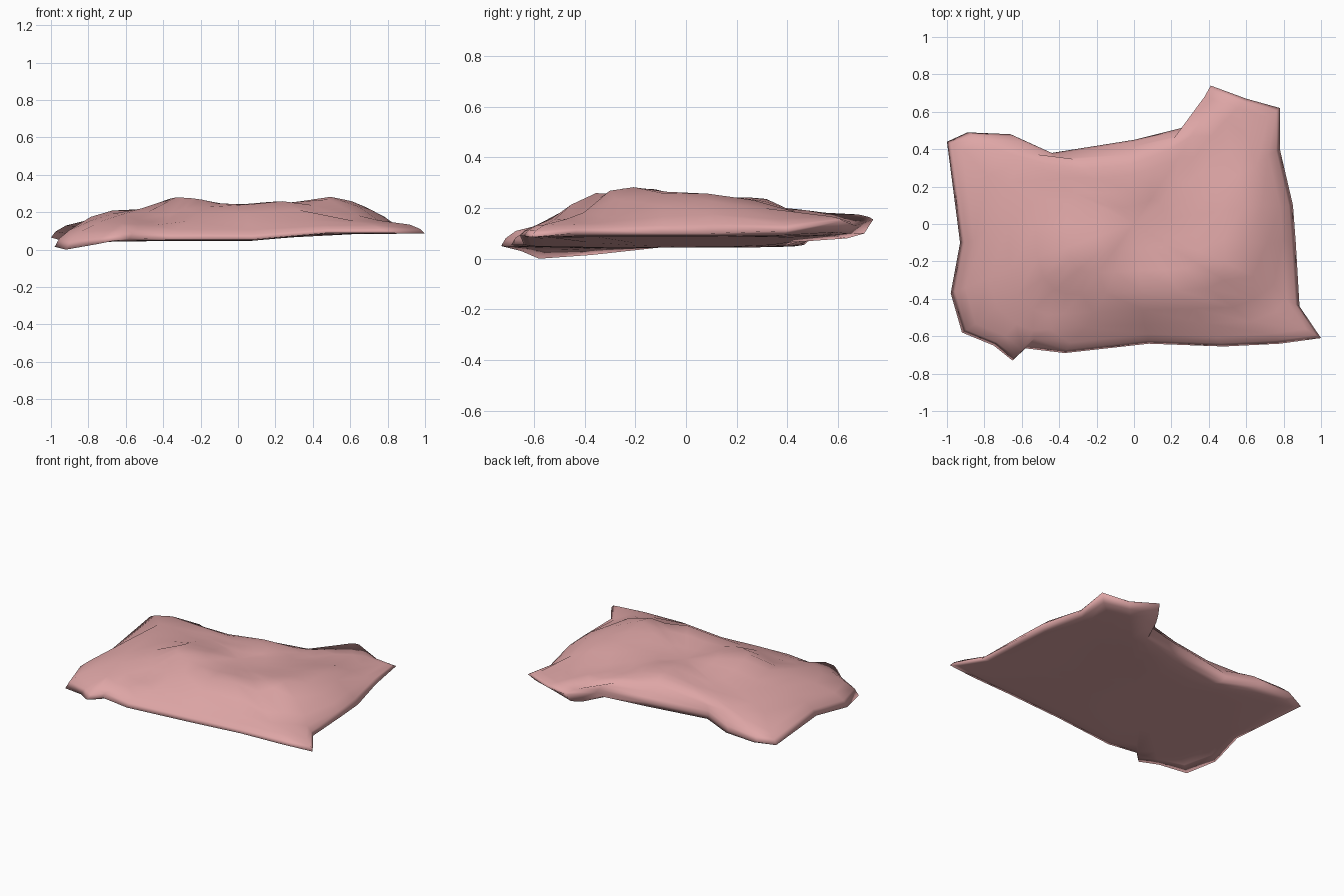
import bpy, bmesh
from mathutils import Vector

cube = bpy.data.objects.get("Cube")
if cube:
    bpy.data.objects.remove(cube)

# Seam around the cushion: x, y, z
SEAM = [Vector(p) for p in (
    (-1, .44, .065), (-.89, .49, .075), (-.66, .48, .09), (-.44, .38, .1), (0, .45, .1),
    (.32, .53, .11), (.41, .74, .155), (.6, .67, .13), (.78, .62, .15), (.78, .4, .11),
    (.85, .1, .1), (.865, -.1, .1), (.885, -.44, .1), (1, -.61, .085), (.78, -.64, .09),
    (.48, -.655, .09), (.08, -.64, .055), (-.37, -.69, .055), (-.58, -.665, .06),
    (-.65, -.73, .05), (-.75, -.65, .03), (-.92, -.58, 0), (-.98, -.37, .015), (-.93, -.1, .045))]

# Crests and dents of the upper cloth
CRESTS = [Vector(p) for p in (
    (.5, -.24, .295), (-.3, -.2, .29), (.16, -.38, .28), (.64, .12, .26), (0, .22, .25),
    (-.72, .05, .21), (-.65, -.35, .19), (-.45, -.47, .14), (.5, -.49, .15), (.1, -.54, .14),
    (.1, 0, .225), (-.65, .3, .18), (.6, .5, .18), (.75, -.4, .17), (-.2, .3, .2), (.3, .42, .19))]


def crest_height(p):
    weights = [1 / ((p.xy - c.xy).length ** 3 + .001) for c in CRESTS]
    return sum(w * c.z for w, c in zip(weights, CRESTS)) / sum(weights)


def base_height(p):
    """Underside steps up gently toward the left end."""
    return .045 + .04 * min(max((p.x - .05) / .45, 0), 1)


def ring(scale, smooth):
    """Seam drawn toward the middle, with its corners relaxed."""
    pts = [Vector((p.x * scale, p.y * scale, p.z)) for p in SEAM]
    for _ in range(smooth):
        pts = [p * .5 + (pts[i - 1] + pts[(i + 1) % len(pts)]) * .25
               for i, p in enumerate(pts)]
    return pts


def cloth(bm, seam, height, rings):
    """Concentric rings from the seam to the middle, closed with a fan."""
    last, n = seam, len(seam)
    for scale, smooth, share in rings:
        loop = []
        for p in ring(scale, smooth):
            p.z += (height(p) - p.z) * share
            loop.append(bm.verts.new(p))
        for i in range(n):
            j = (i + 1) % n
            bm.faces.new((last[i], last[j], loop[j], loop[i]))
        last = loop
    centre = bm.verts.new((0, 0, height(Vector((0, 0, 0)))))
    for i in range(n):
        bm.faces.new((last[i], last[(i + 1) % n], centre))


bm = bmesh.new()
seam = [bm.verts.new(p) for p in SEAM]

# Upper cloth, then the nearly flat underside: scale, relaxing passes, share of height
cloth(bm, seam, crest_height, ((.975, 0, .25), (.92, 0, .5), (.82, 1, .8),
                               (.7, 1, 1), (.55, 2, 1), (.38, 2, 1), (.2, 2, 1)))
cloth(bm, seam, base_height, ((.95, 0, .7), (.86, 0, .9), (.6, 1, 1), (.3, 2, 1)))

bmesh.ops.recalc_face_normals(bm, faces=bm.faces)
for f in bm.faces:
    f.smooth = True
mesh = bpy.data.meshes.new("cushion")
bm.to_mesh(mesh)
bm.free()
cushion = bpy.data.objects.new("cushion", mesh)
bpy.context.collection.objects.link(cushion)

# Dusty pink cloth
pink = bpy.data.materials.new("dusty_pink")
pink.use_nodes = True
color = (.73, .38, .38, 1)
pink.diffuse_color = color
pink.node_tree.nodes["Principled BSDF"].inputs["Base Color"].default_value = color
mesh.materials.append(pink)
